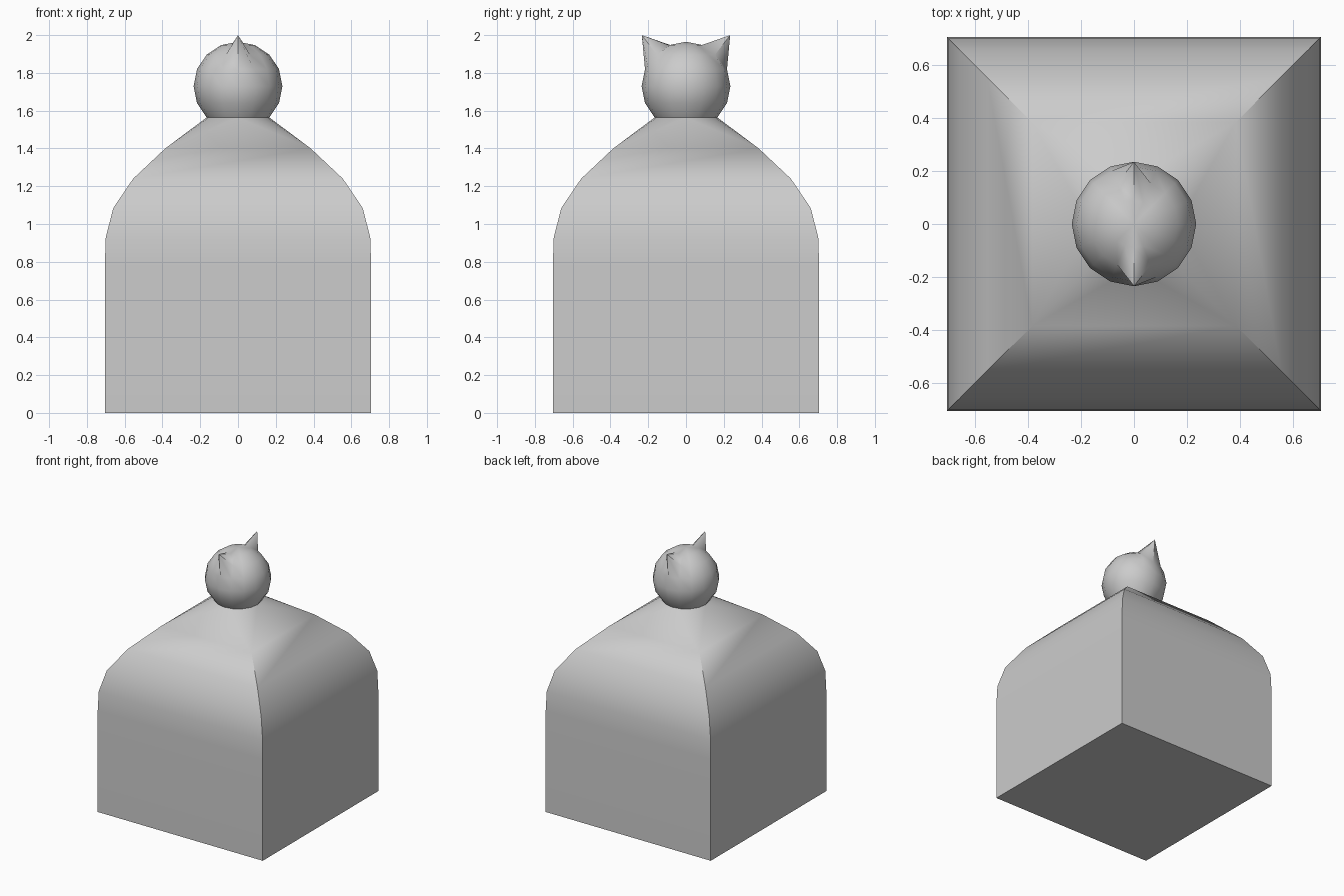
import bpy, bmesh, math
from mathutils import Matrix, Vector

if "Cube" in bpy.data.objects:
    bpy.data.objects.remove(bpy.data.objects["Cube"])

HEAD_R, HEAD_Z = 0.235, 1.73
NECK_R = HEAD_R * math.sin(math.pi / 4)
NECK_Z = HEAD_Z - NECK_R


def finish(name, bm, angle):
    bmesh.ops.recalc_face_normals(bm, faces=bm.faces)
    mesh = bpy.data.meshes.new(name)
    bm.to_mesh(mesh)
    bm.free()
    obj = bpy.data.objects.new(name, mesh)
    bpy.context.collection.objects.link(obj)
    bpy.ops.object.select_all(action='DESELECT')
    obj.select_set(True)
    bpy.context.view_layer.objects.active = obj
    bpy.ops.object.shade_smooth_by_angle(angle=math.radians(angle))
    return obj


# Square body with rounded shoulders: half width and height of each ring
profile = [(0.705, 0), (0.705, 0.78), (0.70, 0.93), (0.66, 1.085),
           (0.555, 1.24), (0.385, 1.40)]
bm = bmesh.new()
rings = [[bm.verts.new((sx * w, sy * w, z))
          for sx, sy in ((1, 1), (-1, 1), (-1, -1), (1, -1))]
         for w, z in profile]
bm.faces.new(rings[0])
for a, b in zip(rings, rings[1:]):
    for i in range(4):
        j = (i + 1) % 4
        bm.faces.new((a[i], a[j], b[j], b[i]))

# Neck: each square side fans up into a quarter of a 16-sided circle
neck = []
for i in range(16):
    t = math.pi / 4 + i * math.tau / 16
    neck.append(bm.verts.new((NECK_R * math.cos(t), NECK_R * math.sin(t), NECK_Z)))
for i in range(4):
    a, b = rings[-1][i], rings[-1][(i + 1) % 4]
    p = [neck[(4 * i + k) % 16] for k in range(5)]
    for tri in ((a, p[1], p[0]), (a, p[2], p[1]), (a, b, p[2]),
                (b, p[3], p[2]), (b, p[4], p[3])):
        bm.faces.new(tri)
finish("body", bm, 30)

# Round head, open where it meets the neck
bm = bmesh.new()
bmesh.ops.create_uvsphere(bm, u_segments=16, v_segments=8, radius=HEAD_R,
                          matrix=Matrix.Translation((0, 0, HEAD_Z)))
bmesh.ops.delete(bm, geom=[v for v in bm.verts if v.co.z < NECK_Z - 0.01],
                 context='VERTS')
# Pointed ears: pull one vertex out on each side
for s in (-1, 1):
    base = Vector((0, s * NECK_R, HEAD_Z + NECK_R))
    tip = min(bm.verts, key=lambda v: (v.co - base).length)
    tip.co = (0, s * 0.234, 2.0)
finish("head", bm, 60)
